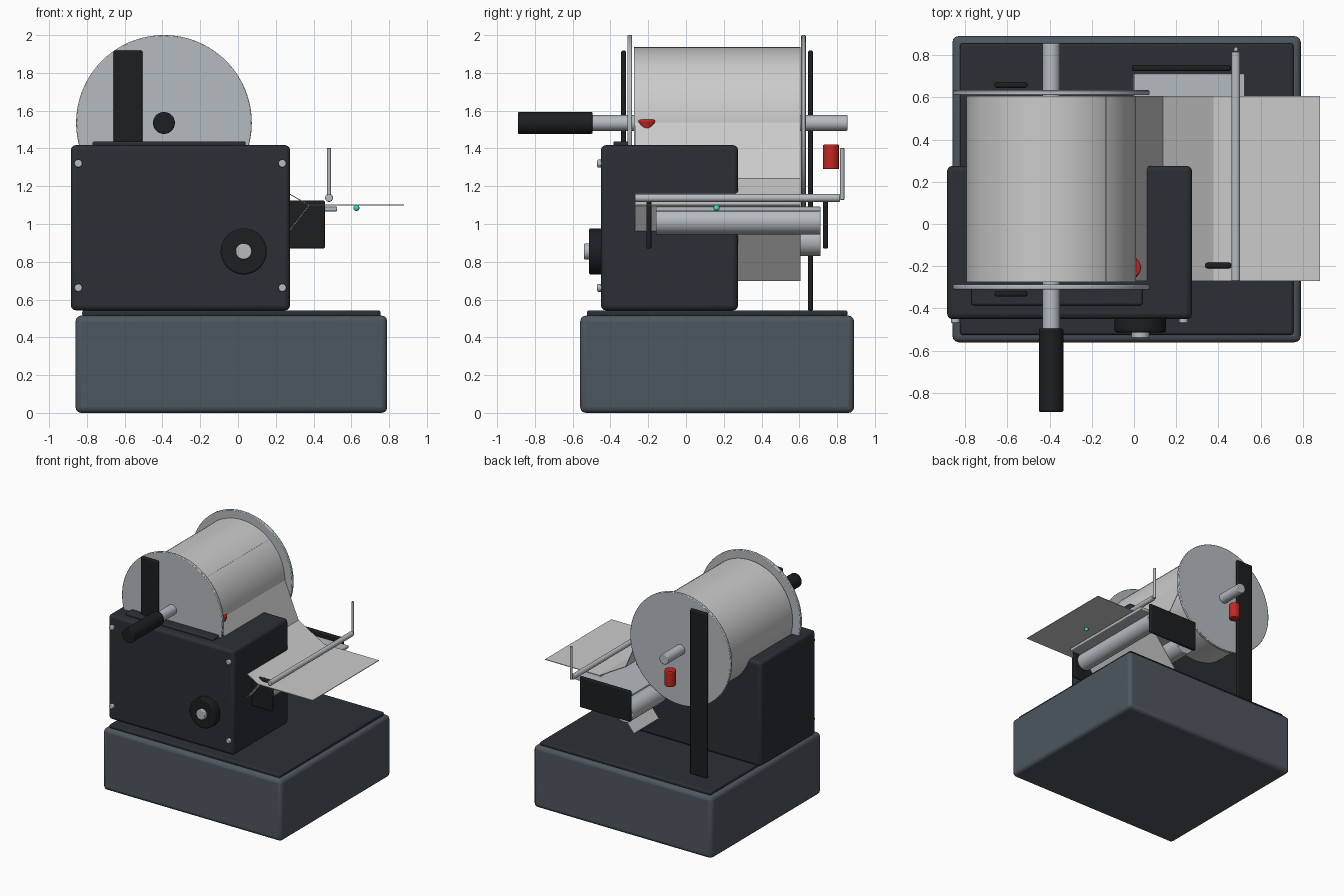
import bpy, bmesh, math
from mathutils import Vector

if "Cube" in bpy.data.objects:
    bpy.data.objects.remove(bpy.data.objects["Cube"])


def material(name, rgb):
    m = bpy.data.materials.new(name)
    m.diffuse_color = (*rgb, 1)
    m.use_nodes = True
    m.node_tree.nodes["Principled BSDF"].inputs["Base Color"].default_value = m.diffuse_color
    return m


SLATE = material("slate", (0.075, 0.095, 0.115))
DARK = material("dark", (0.024, 0.028, 0.034))
BLACK = material("black", (0.012, 0.013, 0.015))
STEEL = material("steel", (0.46, 0.50, 0.53))
PAPER = material("paper", (0.52, 0.52, 0.52))
RED = material("red", (0.55, 0.02, 0.015))
CYAN = material("cyan", (0.05, 0.7, 0.65))


def finish(ob, name, mat, bevel=0, segments=3):
    ob.name = name
    ob.data.materials.append(mat)
    if bevel:
        mod = ob.modifiers.new("bevel", "BEVEL")
        mod.width, mod.segments = bevel, segments
        mod.limit_method, mod.angle_limit = "ANGLE", math.radians(40)
    bpy.ops.object.select_all(action="DESELECT")
    ob.select_set(True)
    bpy.context.view_layer.objects.active = ob
    bpy.ops.object.shade_smooth_by_angle(angle=math.radians(35))
    return ob


def box(name, x, y, z, mat, bevel=0):
    """Box from (min, max) pairs."""
    bm = bmesh.new()
    bmesh.ops.create_cube(bm, size=1)
    for v in bm.verts:
        v.co = Vector([(a + b) / 2 + c * (b - a) for (a, b), c in zip((x, y, z), v.co)])
    me = bpy.data.meshes.new(name)
    bm.to_mesh(me)
    bm.free()
    ob = bpy.data.objects.new(name, me)
    bpy.context.collection.objects.link(ob)
    return finish(ob, name, mat, bevel)


def rod(name, start, end, r, mat, bevel=0, sides=48, r2=None):
    """Cylinder or cone between two points."""
    a, b = Vector(start), Vector(end)
    bpy.ops.mesh.primitive_cone_add(vertices=sides, radius1=r, radius2=r if r2 is None else r2,
                                    depth=(b - a).length, location=(a + b) / 2)
    ob = bpy.context.object
    ob.rotation_euler = (b - a).to_track_quat("Z", "Y").to_euler()
    return finish(ob, name, mat, bevel, 2)


def sheet(name, profile, y0, y1, mat):
    """Thin folded web: an xz profile swept along y."""
    verts = [(x, y, z) for x, z in profile for y in (y0, y1)]
    faces = [(i, i + 1, i + 3, i + 2) for i in range(0, len(verts) - 2, 2)]
    me = bpy.data.meshes.new(name)
    me.from_pydata(verts, [], faces)
    ob = bpy.data.objects.new(name, me)
    bpy.context.collection.objects.link(ob)
    mod = ob.modifiers.new("thickness", "SOLIDIFY")
    mod.thickness, mod.offset = 0.005, 0
    ob.name = name
    me.materials.append(mat)
    return ob


# Base and cabinet
box("base", (-0.86, 0.79), (-0.56, 0.89), (0, 0.515), SLATE, 0.03)
box("base_top_plate", (-0.825, 0.755), (-0.525, 0.855), (0.51, 0.543), DARK, 0.012)
box("cabinet", (-0.885, 0.275), (-0.45, 0.275), (0.543, 1.417), DARK, 0.025)
box("cabinet_top_rail", (-0.77, 0.04), (-0.385, -0.29), (1.41, 1.438), DARK, 0.01)
for x in (-0.845, 0.235):
    for z in (0.662, 1.32):
        rod("cabinet_screw", (x, -0.44, z), (x, -0.47, z), 0.021, STEEL, 0.006, 24)

# Control knob
KX, KZ = 0.03, 0.855
rod("control_knob", (KX, -0.445, KZ), (KX, -0.513, KZ), 0.122, BLACK, 0.008)
rod("control_knob_cap", (KX, -0.50, KZ), (KX, -0.54, KZ), 0.043, STEEL, 0.006)

# Supply roll, flanges, shaft and handle
CX, CZ = -0.392, 1.535
rod("supply_roll", (CX, -0.275, CZ), (CX, 0.605, CZ), 0.402, PAPER, 0, 96)
for side, y in (("front", -0.31), ("back", 0.61)):
    rod(side + "_flange", (CX, y, CZ), (CX, y + 0.024, CZ), 0.465, STEEL, 0.005, 96)
rod("roll_shaft", (CX, -0.52, CZ), (CX, 0.855, CZ), 0.042, STEEL, 0.006)
rod("roll_handle", (CX, -0.89, CZ), (CX, -0.495, CZ), 0.058, BLACK, 0.006)

# Upright brackets holding the roll
box("front_bracket", (-0.66, -0.505), (-0.343, -0.317), (1.40, 1.918), BLACK, 0.009)
box("back_bracket", (-0.66, -0.505), (0.645, 0.672), (0.54, 1.918), BLACK, 0.009)

# Red locking knobs
rod("shaft_lock_knob", (CX, 0.768, 1.29), (CX, 0.768, 1.42), 0.043, RED, 0.006)
rod("roll_lock_knob", (-0.022, -0.207, 1.482), (-0.022, -0.207, 1.552), 0.038, RED, 0.01, r2=0.057)

# Paper webs
sheet("upper_web", [(-0.135, 1.843), (0.012, 1.527), (0.135, 1.238), (0.375, 1.10), (0.88, 1.10)],
      -0.27, 0.605, PAPER)
sheet("return_web", [(0.375, 1.098), (0.265, 0.955), (0.06, 0.70)], -0.27, 0.605, PAPER)

# Peel head: side plates, bed and rollers
for side, y in (("front", -0.21), ("back", 0.725)):
    box(side + "_side_plate", (-0.01, 0.46), (y, y + 0.027), (0.87, 1.125), BLACK, 0.009)
box("peel_bed", (0.0, 0.525), (-0.16, 0.712), (1.067, 1.092), STEEL, 0.006)
rod("peel_roller", (0.38, -0.16, 1.015), (0.38, 0.712, 1.015), 0.07, STEEL, 0.004)
rod("return_roller", (0.075, -0.16, 0.91), (0.075, 0.712, 0.91), 0.08, STEEL, 0.004)

# Hold-down arm and its lever
rod("hold_down_bar", (0.482, -0.27, 1.138), (0.482, 0.815, 1.138), 0.021, STEEL, 0.005, 32)
rod("hold_down_lever", (0.482, 0.827, 1.128), (0.482, 0.827, 1.402), 0.011, STEEL, 0.003, 24)

# Sensor dot
bpy.ops.mesh.primitive_uv_sphere_add(segments=24, ring_count=12, radius=0.016, location=(0.627, 0.162, 1.085))
finish(bpy.context.object, "sensor_dot", CYAN)
